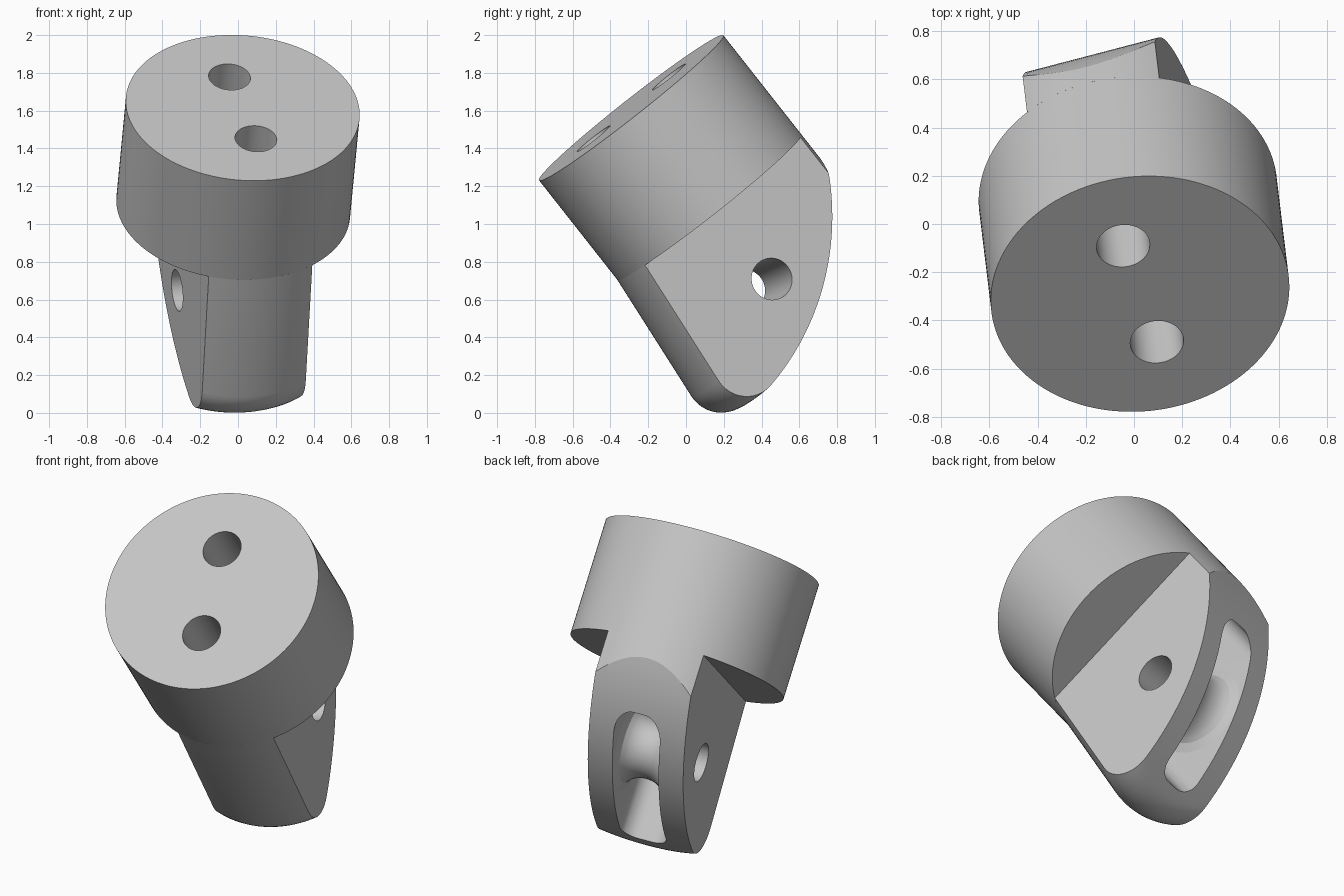
import bpy, bmesh
from math import sin, cos, pi, sqrt, atan2, acos, radians
from mathutils import Vector, Matrix

old = bpy.data.objects.get("Cube")
if old:
    bpy.data.objects.remove(old, do_unlink=True)

# Tilted frame: local z is the collar axis, local y runs along the tongue
top = Vector((0.025, -0.29, 1.615))
n = Vector((0.075, -0.617, 0.784)).normalized()
v = Vector((-0.262, 0.749, 0.609))
v = (v - n * v.dot(n)).normalized()
u = v.cross(n)
frame = Matrix.Translation(top) @ Matrix((u, v, n)).transposed().to_4x4()

R = 0.621            # collar radius
SHOULDER = 0.67      # collar length
HALF = 0.285         # half tongue thickness
HOLE = 0.111         # radius of every bore
SLOT = 0.138         # half slot width
PIN = Vector((0, -0.052, -1.154))

grey = bpy.data.materials.new("light grey")
grey.use_nodes = True
grey.diffuse_color = (0.56, 0.56, 0.56, 1)
grey.node_tree.nodes["Principled BSDF"].inputs["Base Color"].default_value = grey.diffuse_color


def loft(name, rings, closed=False):
    """Skin a list of equal rings, capped at both ends or joined in a loop."""
    bm = bmesh.new()
    rows = [[bm.verts.new(frame @ Vector(p)) for p in ring] for ring in rings]
    pairs = list(zip(rows, rows[1:]))
    if closed:
        pairs.append((rows[-1], rows[0]))
    else:
        bm.faces.new(rows[0])
        bm.faces.new(rows[-1])
    for a, b in pairs:
        for i in range(len(a)):
            j = (i + 1) % len(a)
            bm.faces.new((a[i], a[j], b[j], b[i]))
    bmesh.ops.recalc_face_normals(bm, faces=bm.faces)
    mesh = bpy.data.meshes.new(name)
    bm.to_mesh(mesh)
    bm.free()
    mesh.materials.append(grey)
    obj = bpy.data.objects.new(name, mesh)
    bpy.context.collection.objects.link(obj)
    return obj


def circle_z(r, z, y=0, count=48):
    return [(r * cos(2 * pi * i / count), y + r * sin(2 * pi * i / count), z) for i in range(count)]


def circle_x(r, x, count=48):
    return [(x, PIN.y + r * cos(2 * pi * i / count), PIN.z + r * sin(2 * pi * i / count))
            for i in range(count)]


def activate(obj):
    bpy.ops.object.select_all(action='DESELECT')
    obj.select_set(True)
    bpy.context.view_layer.objects.active = obj


def cut(obj, cutter):
    cutter.hide_render = True
    activate(obj)
    mod = obj.modifiers.new("cut", 'BOOLEAN')
    mod.operation = 'DIFFERENCE'
    mod.solver = 'EXACT'
    mod.object = cutter
    bpy.ops.object.modifier_apply(modifier=mod.name)
    bpy.data.objects.remove(cutter, do_unlink=True)


def tongue_section(x):
    """Side outline at offset x: leaning front, round tip, long back arc."""
    s = sqrt(R * R - x * x)
    lean, fillet, big = 0.1035, 0.18, 1.395
    centre = Vector((-0.655, 0.213))
    inward = Vector((cos(lean), sin(lean)))
    along = Vector((-sin(lean), cos(lean)))
    start = Vector((-s, SHOULDER))
    # fillet centre tangent to the front line and to the back arc
    rel = start + inward * fillet - centre
    b = rel.dot(along)
    k = -b + sqrt(b * b - rel.dot(rel) + (big - fillet) ** 2)
    rel = rel + along * k
    tip = centre + rel
    phi = atan2(rel.y, rel.x)
    pts = [start]
    for i in range(13):
        a = pi + lean + (phi - pi - lean) * i / 12
        pts.append(tip + fillet * Vector((cos(a), sin(a))))
    end = acos((s - centre.x) / big)
    for i in range(1, 33):
        a = phi + (end - phi) * i / 32
        pts.append(centre + big * Vector((cos(a), sin(a))))
    pts.append(Vector((s, SHOULDER)))
    return [(x, p.x, -p.y) for p in pts]


def slot_ring(z, y0=-0.44, y1=0.45, r=0.1):
    corners = [(SLOT - r, y1 - r, 0), (r - SLOT, y1 - r, 1),
               (r - SLOT, y0 + r, 2), (SLOT - r, y0 + r, 3)]
    return [(cx + r * cos(pi / 2 * (q + i / 8)), cy + r * sin(pi / 2 * (q + i / 8)), z)
            for cx, cy, q in corners for i in range(9)]


# Round collar and flat-sided tongue
collar = loft("collar", [circle_z(R, 0, count=128), circle_z(R, -SHOULDER, count=128)])
tongue = loft("tongue", [tongue_section(HALF * i / 12) for i in range(-12, 13)])

# Open slot in the tongue, and the cross bore
cut(tongue, loft("slot_cutter", [slot_ring(-0.78), slot_ring(-1.9)]))
cut(tongue, loft("bore_cutter", [circle_x(HOLE, -0.5), circle_x(HOLE, 0.5)]))

# Two cord bores running from the collar face into the slot
for y in (-0.267, 0.267):
    for part in (collar, tongue):
        cut(part, loft("cord_cutter", [circle_z(HOLE, 0.2, y), circle_z(HOLE, -0.82, y)]))

# Waisted hollow post across the slot
waist = []
for i in range(17):
    x = SLOT * (i / 8 - 1)
    waist.append(circle_x(0.27 - 0.105 * sqrt(max(0, 1 - (x / SLOT) ** 2)), x))
post = loft("cord_post", [circle_x(HOLE, -SLOT)] + waist + [circle_x(HOLE, SLOT)], closed=True)

for part in (collar, tongue, post):
    activate(part)
    bpy.ops.object.shade_smooth_by_angle(angle=radians(20))
